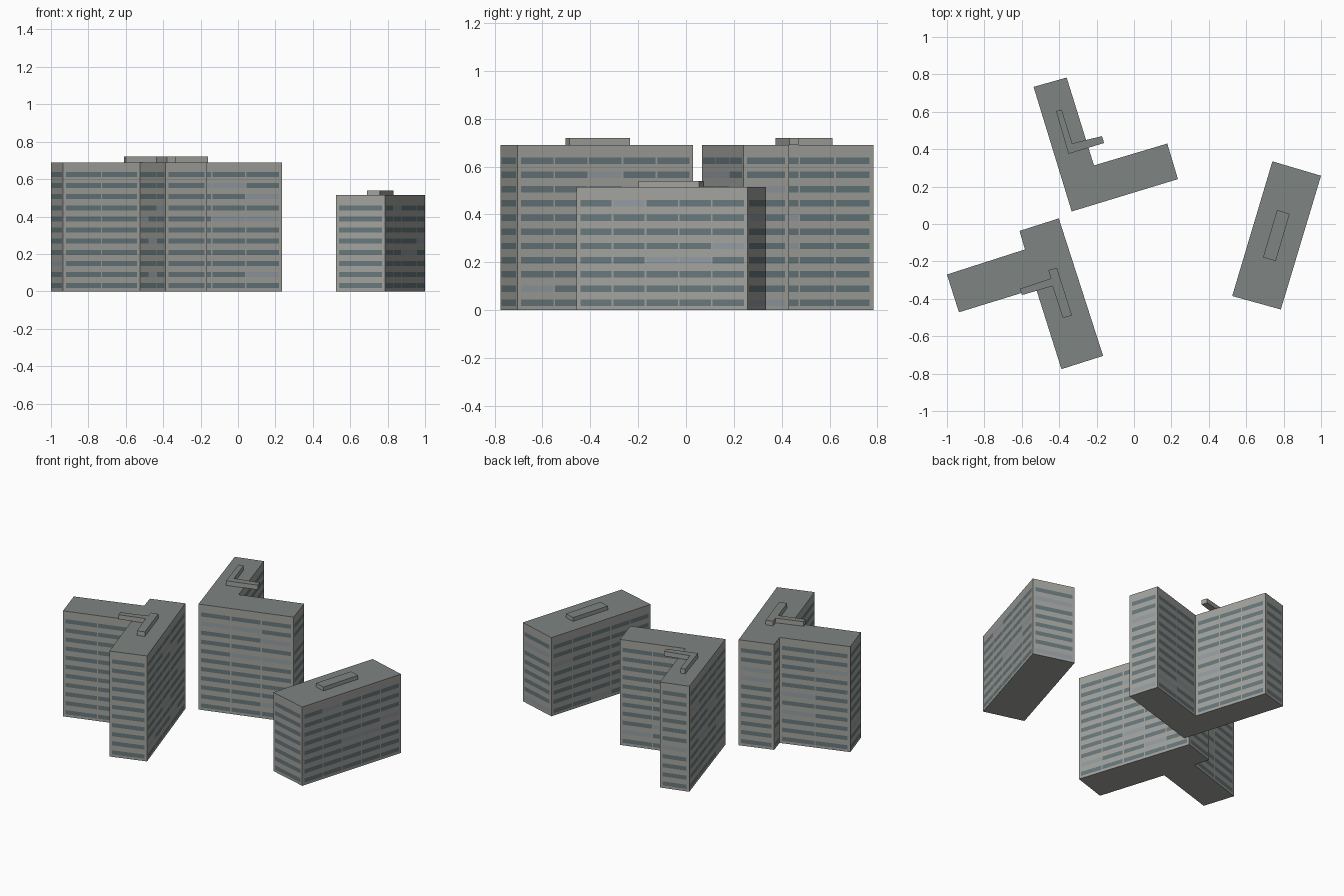
import bpy, bmesh, math, random
from mathutils import Vector

if "Cube" in bpy.data.objects:
    bpy.data.objects.remove(bpy.data.objects["Cube"])

random.seed(4)

def material(name, rgb):
    m = bpy.data.materials.new(name)
    m.diffuse_color = (*rgb, 1)
    m.use_nodes = True
    m.node_tree.nodes["Principled BSDF"].inputs["Base Color"].default_value = m.diffuse_color
    return m

WALL = material("concrete", (0.36, 0.36, 0.34))
ROOF = material("roof", (0.21, 0.235, 0.225))
GLASS = material("glass", (0.135, 0.185, 0.20))
PALE = material("pale_glass", (0.29, 0.33, 0.36))

def finish(bm, name, mats):
    me = bpy.data.meshes.new(name)
    bm.to_mesh(me)
    bm.free()
    for m in mats:
        me.materials.append(m)
    ob = bpy.data.objects.new(name, me)
    bpy.context.collection.objects.link(ob)
    return ob

def prism(name, outline, z0, z1):
    """Extrude a clockwise outline; the top face gets the roof material."""
    bm = bmesh.new()
    lo = [bm.verts.new((x, y, z0)) for x, y in outline]
    hi = [bm.verts.new((x, y, z1)) for x, y in outline]
    n = len(outline)
    bm.faces.new(lo)
    bm.faces.new(hi[::-1]).material_index = 1
    for i in range(n):
        j = (i + 1) % n
        bm.faces.new((lo[j], lo[i], hi[i], hi[j]))
    return finish(bm, name, (WALL, ROOF))

def windows(name, outline, rows, bay=0.15, pitch=0.0595, height=0.027):
    """Rows of window panes laid just proud of every wall."""
    bm = bmesh.new()
    for i, p in enumerate(outline):
        a, b = Vector(p), Vector(outline[(i + 1) % len(outline)])
        d = (b - a).normalized()
        out = Vector((-d.y, d.x)) * 0.001
        length = (b - a).length
        count = max(1, int(length / bay))
        margin = 0.012
        step = (length - 2 * margin) / count
        for r in range(rows):
            z = 0.03 + r * pitch
            for c in range(count):
                s = a + out + d * (margin + c * step + 0.004)
                e = a + out + d * (margin + (c + 1) * step - 0.004)
                z0, z1 = z - height / 2, z + height / 2
                f = bm.faces.new([bm.verts.new(v) for v in (
                    (e.x, e.y, z0), (s.x, s.y, z0), (s.x, s.y, z1), (e.x, e.y, z1))])
                f.material_index = int(random.random() < 0.1)
    return finish(bm, name, (GLASS, PALE))

# name: (footprint, rooftop plant outline, wall height, plant top, rows, bay width)
BUILDINGS = {
    "north_block": (
        [(-.537, .733), (-.36, .783), (-.214, .313), (.178, .43), (.235, .24), (-.333, .067)],
        [(-.417, .604), (-.387, .612), (-.33, .431), (-.171, .47), (-.16, .433), (-.35, .375)],
        0.69, 0.72, 11, 0.15),
    "south_block": (
        [(-1, -.27), (-.583, -.136), (-.612, -.037), (-.402, .03), (-.165, -.705),
         (-.388, -.776), (-.524, -.345), (-.936, -.472)],
        [(-.61, -.346), (-.444, -.291), (-.458, -.246), (-.412, -.235), (-.332, -.488),
         (-.38, -.503), (-.436, -.332), (-.599, -.38)],
        0.69, 0.72, 11, 0.15),
    "east_block": (
        [(.74, .335), (1, .258), (.785, -.457), (.525, -.385)],
        [(.765, .075), (.832, .054), (.758, -.198), (.69, -.178)],
        0.515, 0.54, 8, 0.145),
}

for name, (foot, plant, h, top, rows, bay) in BUILDINGS.items():
    prism(name + "_walls", foot, 0, h)
    prism(name + "_rooftop_plant", plant, h, top)
    windows(name + "_windows", foot, rows, bay)
